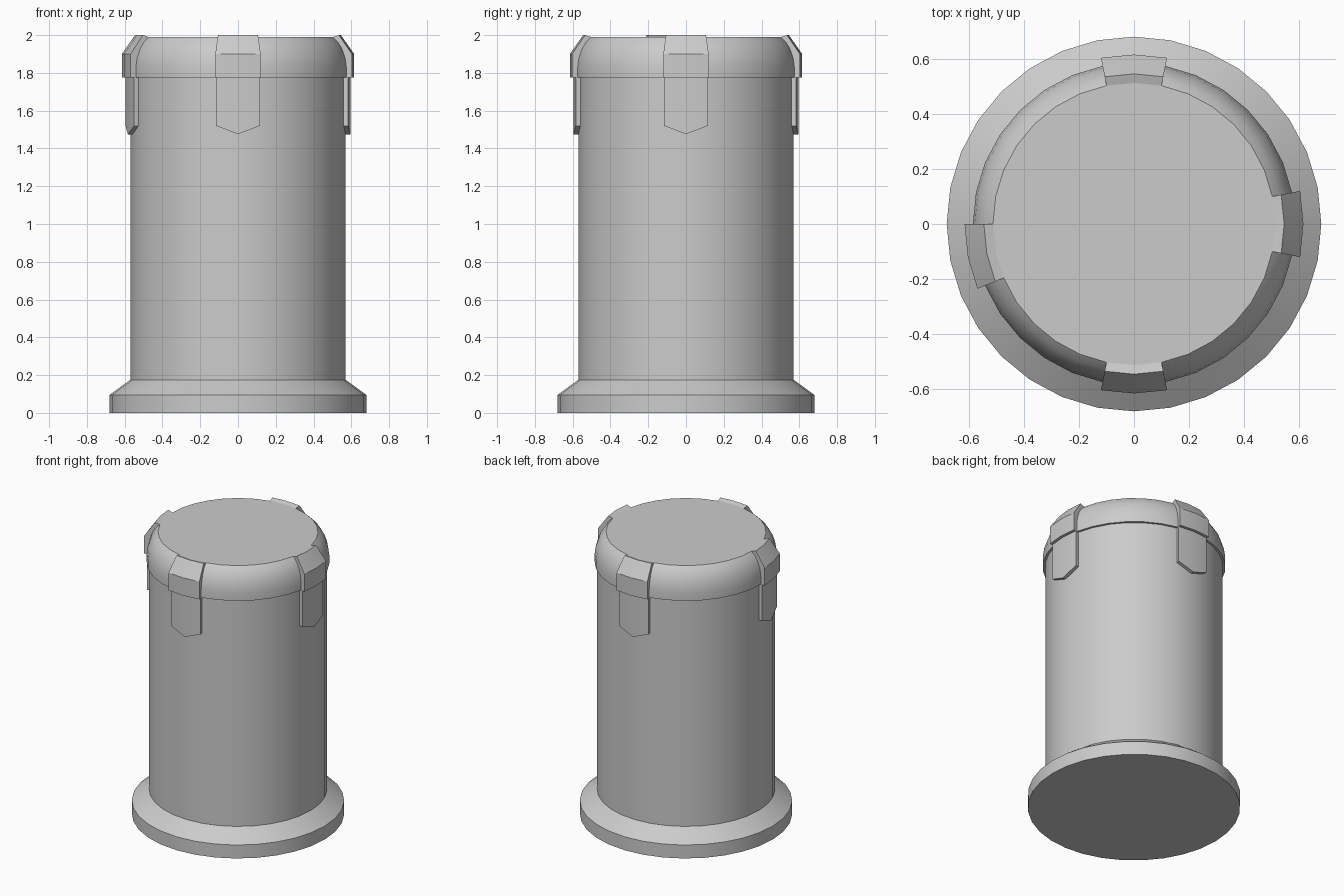
import bpy, bmesh
from math import sin, cos, pi, radians

if "Cube" in bpy.data.objects:
    bpy.data.objects.remove(bpy.data.objects["Cube"])

SIDES = 32
STEP = 2 * pi / SIDES


def finish(name, bm, angle=30):
    bmesh.ops.recalc_face_normals(bm, faces=bm.faces)
    mesh = bpy.data.meshes.new(name)
    bm.to_mesh(mesh)
    bm.free()
    ob = bpy.data.objects.new(name, mesh)
    bpy.context.collection.objects.link(ob)
    bpy.ops.object.select_all(action='DESELECT')
    bpy.context.view_layer.objects.active = ob
    ob.select_set(True)
    bpy.ops.object.shade_smooth_by_angle(angle=radians(angle))
    return ob


def lathe(name, profile):
    """Revolve a radius/height profile and close both ends."""
    bm = bmesh.new()
    rings = [[bm.verts.new((r * cos(i * STEP), r * sin(i * STEP), z))
              for i in range(SIDES)] for r, z in profile]
    for a, b in zip(rings, rings[1:]):
        for i in range(SIDES):
            j = (i + 1) % SIDES
            bm.faces.new((a[i], a[j], b[j], b[i]))
    bm.faces.new(rings[0][::-1])
    bm.faces.new(rings[-1])
    return finish(name, bm)


def wedge(name, centre, sections):
    """Join closed radius/height sections, one per side step, about a centre angle."""
    bm = bmesh.new()
    rows = []
    for k, section in zip((-1, 0, 1), sections):
        a = centre + k * STEP
        rows.append([bm.verts.new((r * cos(a), r * sin(a), z)) for r, z in section])
    n = len(rows[0])
    for a, b in zip(rows, rows[1:]):
        for i in range(n):
            j = (i + 1) % n
            bm.faces.new((a[i], a[j], b[j], b[i]))
    bm.faces.new(rows[0][::-1])
    bm.faces.new(rows[-1])
    return finish(name, bm)


# Flanged foot and barrel
lathe("flanged_base", [(0.68, 0), (0.68, 0.095), (0.57, 0.175)])
lathe("barrel", [(0.57, 0.17), (0.57, 1.78)])

# Rounded lid
lathe("rounded_lid", [(0.585, 1.775), (0.585, 1.83), (0.578, 1.88),
                      (0.560, 1.93), (0.538, 1.965), (0.512, 1.99)])

# Four clips over the lid, each with a pointed tab below; the left one sits one side further round
clip = [(0.56, 1.775), (0.615, 1.775), (0.615, 1.90), (0.545, 2.0), (0.512, 1.99)]


def tab(bottom):
    return [(0.56, bottom), (0.595, bottom), (0.595, 1.78), (0.56, 1.78)]


for side, angle in (("right", 0), ("back", pi / 2), ("left", pi + STEP), ("front", -pi / 2)):
    wedge(side + "_clip", angle, [clip] * 3)
    wedge(side + "_tab", angle, [tab(1.52), tab(1.475), tab(1.52)])
